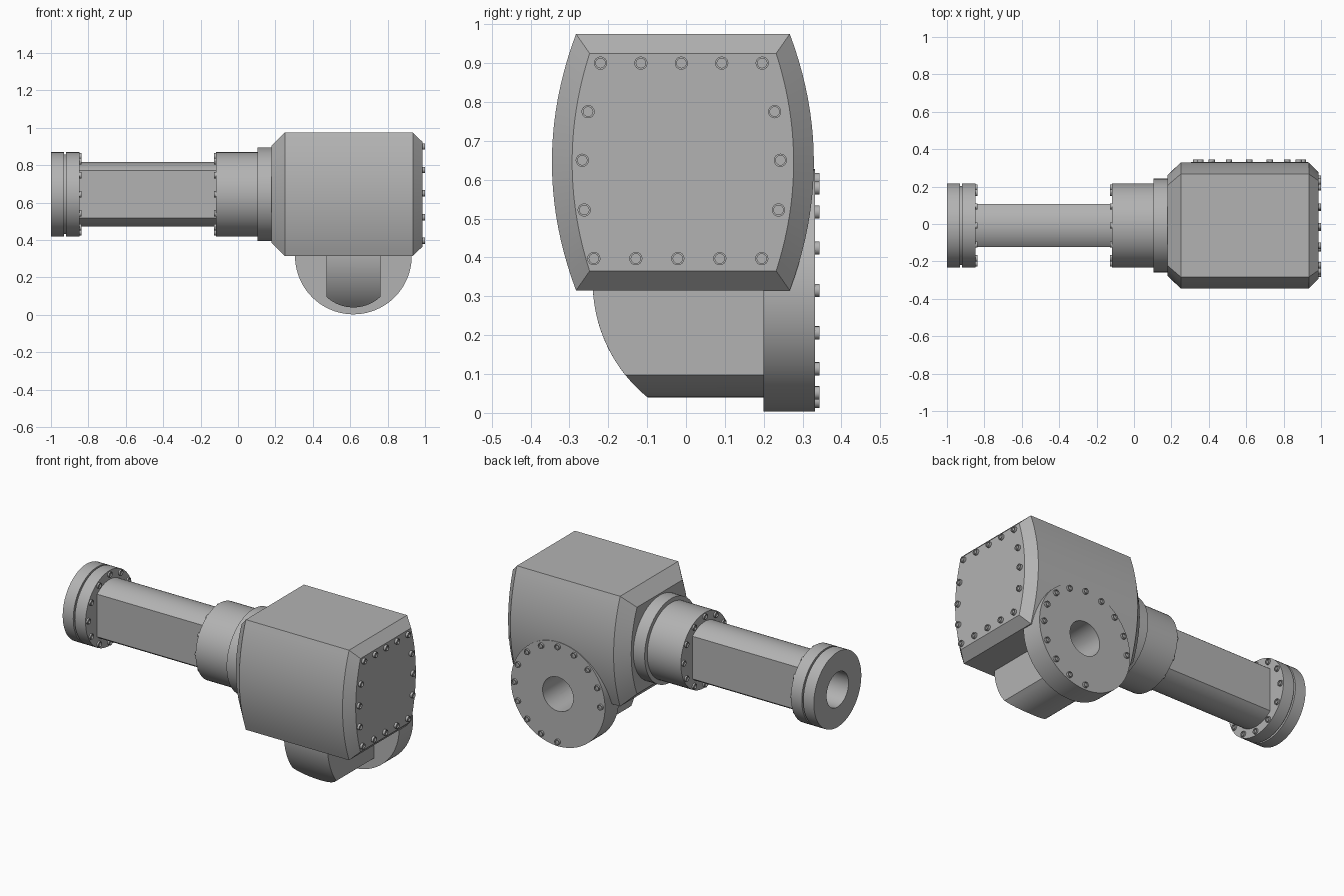
import bpy, bmesh
from math import sin, cos, tau, pi, sqrt, asin, radians
from mathutils import Vector, Matrix

if "Cube" in bpy.data.objects:
    bpy.data.objects.remove(bpy.data.objects["Cube"])

metal = bpy.data.materials.new("grey metal")
metal.use_nodes = True
GREY = (0.45, 0.45, 0.45, 1)
metal.diffuse_color = GREY
metal.node_tree.nodes["Principled BSDF"].inputs["Base Color"].default_value = GREY

CY, CZ = -0.008, 0.645          # main axis
FX, FZ = 0.617, 0.315           # side flange axis


def finish(bm, name):
    bmesh.ops.recalc_face_normals(bm, faces=bm.faces)
    mesh = bpy.data.meshes.new(name)
    bm.to_mesh(mesh)
    bm.free()
    mesh.materials.append(metal)
    ob = bpy.data.objects.new(name, mesh)
    bpy.context.collection.objects.link(ob)
    smooth(ob)
    return ob


def smooth(ob):
    bpy.ops.object.select_all(action="DESELECT")
    ob.select_set(True)
    bpy.context.view_layer.objects.active = ob
    bpy.ops.object.shade_smooth_by_angle(angle=radians(25))


def loft(name, rings):
    """Skin a row of matching closed sections and cap both ends."""
    bm = bmesh.new()
    rows = [[bm.verts.new(p) for p in ring] for ring in rings]
    n = len(rows[0])
    for a, b in zip(rows, rows[1:]):
        for i in range(n):
            j = (i + 1) % n
            bm.faces.new((a[i], a[j], b[j], b[i]))
    bm.faces.new(rows[0])
    bm.faces.new(rows[-1])
    return finish(bm, name)


def on_main(x, r, a):
    return (x, CY + r * cos(a), CZ + r * sin(a))


def on_side(y, r, a):
    return (FX + r * cos(a), y, FZ + r * sin(a))


def turned(name, place, profile, n=64):
    """Round part from (position, radius) steps along an axis."""
    return loft(name, [[place(t, r, tau * i / n) for i in range(n)] for t, r in profile])


def drill(cutter, targets):
    cutter.hide_render = True
    for ob in targets:
        mod = ob.modifiers.new("bore", "BOOLEAN")
        mod.operation, mod.object, mod.solver = "DIFFERENCE", cutter, "EXACT"
        bpy.context.view_layer.objects.active = ob
        # the bore must be cut before the edge shading
        bpy.ops.object.modifier_move_to_index(modifier=mod.name, index=0)
        bpy.ops.object.modifier_apply(modifier=mod.name)
        smooth(ob)
    bpy.data.objects.remove(cutter)


def bolts(name, points, direction, r=0.017, height=0.014):
    """Socket-head bolts standing on a face."""
    bm = bmesh.new()
    turn = Vector((0, 0, 1)).rotation_difference(Vector(direction)).to_matrix().to_4x4()
    steps = ((-0.01, r), (height, r), (height, r * 0.72), (height - 0.008, r * 0.72))
    for p in points:
        m = Matrix.Translation(p) @ turn
        rows = [[bm.verts.new(m @ Vector((q * cos(tau * i / 16), q * sin(tau * i / 16), h)))
                 for i in range(16)] for h, q in steps]
        for a, b in zip(rows, rows[1:]):
            for i in range(16):
                j = (i + 1) % 16
                bm.faces.new((a[i], a[j], b[j], b[i]))
        bm.faces.new(rows[0])
        bm.faces.new(rows[-1])
    return finish(bm, name)


# Housing: bulged sides, flat top and bottom, bevelled ends
def housing_section(x, half_h, end_w, mid_w, n=20):
    bulge = [(end_w + (mid_w - end_w) * (1 - t * t), half_h * t)
             for t in (2 * i / n - 1 for i in range(n + 1))]
    return ([(x, CY + w, CZ + h) for w, h in bulge] +
            [(x, CY - w, CZ + h) for w, h in reversed(bulge)])


housing = loft("housing", [
    housing_section(0.18, 0.26, 0.215, 0.27),
    housing_section(0.25, 0.33, 0.275, 0.337),
    housing_section(0.935, 0.33, 0.275, 0.337),
    housing_section(0.986, 0.28, 0.24, 0.285)])

# Arm: round bar with flattened sides
FLAT, ARM_R = 0.115, 0.172
tilt = asin(FLAT / ARM_R)
arcs = [side * pi / 2 - tilt + 2 * tilt * i / 20 for side in (1, -1) for i in range(21)]
arm = loft("arm", [[on_main(x, ARM_R, a) for a in arcs] for x in (-0.87, -0.1)])

# Arm collars and end flange
turned("arm_collar", on_main, [(-0.118, 0.225), (0.11, 0.225)])
turned("housing_collar", on_main, [(0.105, 0.25), (0.19, 0.25)])
end_flange = turned("end_flange", on_main, [
    (-1, 0.225), (-0.93, 0.225), (-0.93, 0.212), (-0.92, 0.212), (-0.92, 0.225), (-0.848, 0.225)])

# Lower elbow: flat sides, rounded bottom, front curving inward
HALF, ELBOW_R = 0.145, 0.213
rings = []
for i in range(17):
    dx = HALF * (i / 8 - 1)
    low = 0.04 + ELBOW_R - sqrt(ELBOW_R ** 2 - dx ** 2)
    ring = [(FX + dx, 0.21, 0.42), (FX + dx, 0.21, low)]
    for k in range(17):
        z = low + (0.42 - low) * k / 16
        ring.append((FX + dx, 0.141 - sqrt(0.381 ** 2 - (z - 0.336) ** 2), z))
    rings.append(ring)
elbow = loft("lower_elbow", rings)

# Side flange
side_flange = turned("side_flange", on_side, [(0.2, 0.312), (0.332, 0.312)], 80)

# Bores
drill(turned("end_bore", on_main, [(-1.1, 0.104), (-0.3, 0.104)], 48), [end_flange, arm])
drill(turned("side_bore", on_side, [(0.5, 0.102), (0.0, 0.102)], 48),
      [side_flange, elbow, housing])

# Bolts
bolts("end_flange_bolts", [on_main(-0.848, 0.203, tau * i / 12) for i in range(12)], (1, 0, 0), height=0.01)
bolts("collar_bolts", [on_main(-0.118, 0.203, tau * i / 12) for i in range(12)], (-1, 0, 0), height=0.01)
bolts("side_flange_bolts", [on_side(0.332, 0.285, tau * i / 16)
                            for i in range(16) if i not in (9, 10, 11)], (0, 1, 0), height=0.012)
cover = [(0.986, -0.22 + 0.104 * i, 0.9) for i in range(5)]
cover += [(0.986, -0.237 + 0.108 * i, 0.397) for i in range(5)]
for z, w in ((0.775, 0.24), (0.65, 0.255), (0.522, 0.25)):
    cover += [(0.986, -0.012 + s * w, z) for s in (-1, 1)]
bolts("cover_bolts", cover, (1, 0, 0))
